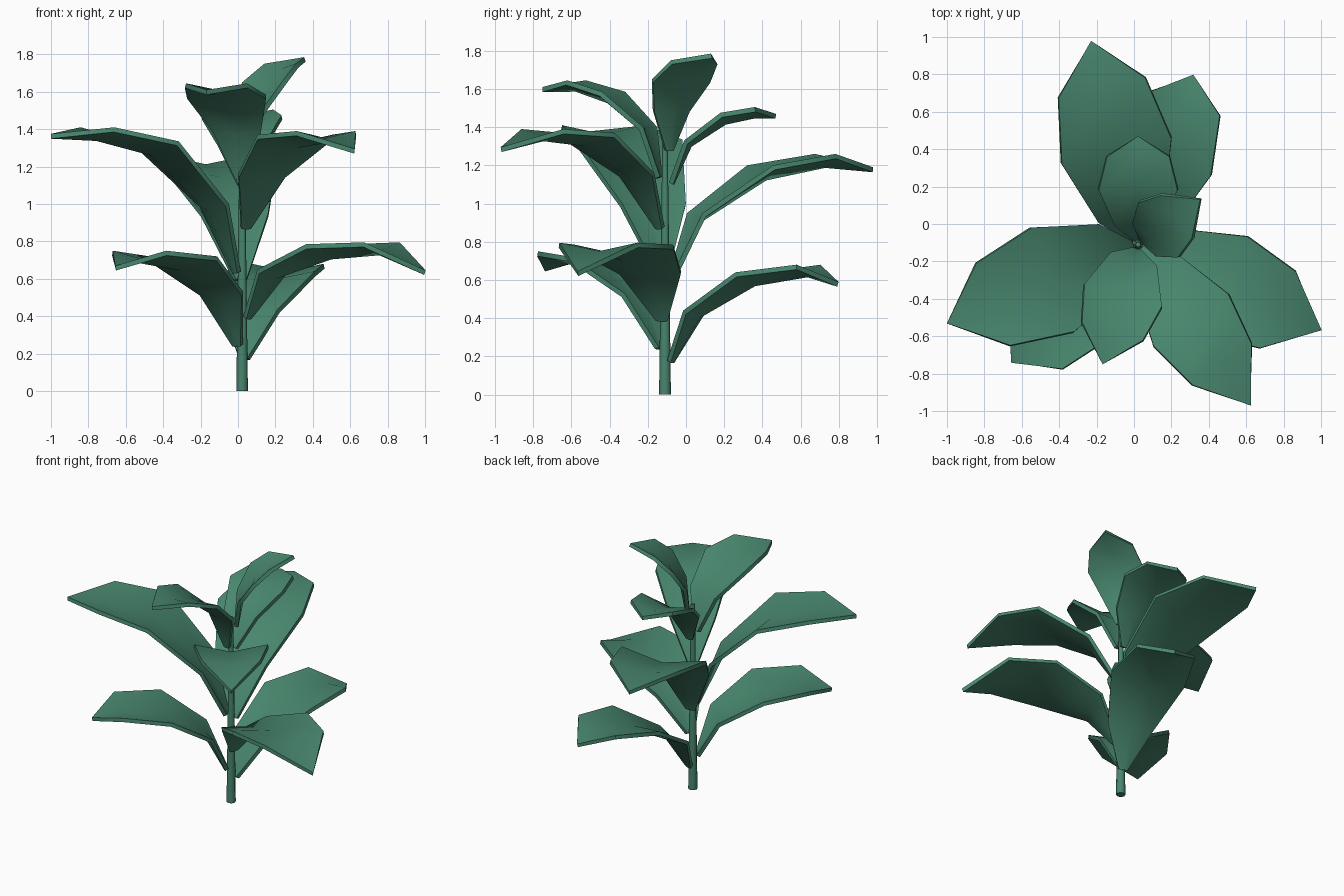
import bpy, bmesh, math
from mathutils import Vector

if "Cube" in bpy.data.objects:
    bpy.data.objects.remove(bpy.data.objects["Cube"])

green = bpy.data.materials.new("leaf green")
green.diffuse_color = (0.065, 0.24, 0.155, 1)
green.use_nodes = True
green.node_tree.nodes["Principled BSDF"].inputs["Base Color"].default_value = green.diffuse_color

SX, SY = 0.022, -0.11            # stem axis


def finish(name, bm, angle):
    me = bpy.data.meshes.new(name)
    bm.to_mesh(me)
    bm.free()
    ob = bpy.data.objects.new(name, me)
    bpy.context.collection.objects.link(ob)
    me.materials.append(green)
    bpy.ops.object.select_all(action='DESELECT')
    ob.select_set(True)
    bpy.context.view_layer.objects.active = ob
    if name != "stem":           # give the blade its thickness
        m = ob.modifiers.new("thickness", 'SOLIDIFY')
        m.thickness, m.offset = 0.026, -1
        bpy.ops.object.modifier_apply(modifier=m.name)
    bpy.ops.object.shade_smooth_by_angle(angle=math.radians(angle))
    return ob


# Stem: tapering octagonal stalk
bm = bmesh.new()
bmesh.ops.create_cone(bm, cap_ends=True, segments=8, radius1=0.031, radius2=0.014, depth=1.34)
bmesh.ops.translate(bm, verts=bm.verts, vec=(SX, SY, 0.67))
finish("stem", bm, 50)


# Leaf: arching blade, folded along the midrib, ending in a point
def leaf(name, azimuth, width, reach, heights):
    a = math.radians(azimuth)
    out, side = Vector((math.cos(a), math.sin(a), 0)), Vector((-math.sin(a), math.cos(a), 0))
    path = [Vector((SX, SY, z)) + out * r for r, z in zip([0.02] + reach, heights)]
    bm = bmesh.new()
    rows = []
    for i, share in enumerate((0.1, 0.6, 1.0, 0.79)):
        half = width * share / 2
        t = (path[i + 1] - path[max(i - 1, 0)]).normalized()
        normal = t.cross(side)
        mid = path[i] - normal * half * 0.2
        rows.append([bm.verts.new(p) for p in (path[i] + side * half, mid, path[i] - side * half)])
    for p, q in zip(rows, rows[1:]):
        for k in (0, 1):
            bm.faces.new((p[k], p[k + 1], q[k + 1], q[k]))
    tip = bm.verts.new(path[4])
    for k in (0, 1):
        bm.faces.new((rows[3][k], rows[3][k + 1], tip))
    finish(name, bm, 45)


# Lower whorl
leaf("lower_leaf_back", 72, 0.51, [0.15, 0.47, 0.79, 0.955], [0.18, 0.44, 0.64, 0.68, 0.59])
leaf("lower_leaf_left", 223, 0.53, [0.14, 0.43, 0.75, 0.927], [0.25, 0.53, 0.72, 0.75, 0.67])
leaf("lower_leaf_right", -25, 0.57, [0.17, 0.51, 0.825, 1.083], [0.40, 0.65, 0.785, 0.795, 0.645])
# Middle whorl
leaf("middle_leaf_back", 103, 0.60, [0.16, 0.51, 0.86, 1.118], [0.60, 0.95, 1.20, 1.26, 1.19])
leaf("middle_leaf_left", 202.4, 0.60, [0.15, 0.49, 0.837, 1.105], [0.64, 1.0, 1.335, 1.41, 1.375])
leaf("middle_leaf_front", -55, 0.485, [0.17, 0.49, 0.783, 1.05], [0.88, 1.16, 1.37, 1.39, 1.295])
# Upper whorl
leaf("upper_leaf_back", 90, 0.42, [0.10, 0.29, 0.47, 0.58], [1.11, 1.33, 1.475, 1.505, 1.47])
leaf("upper_leaf_front", 253.5, 0.43, [0.08, 0.28, 0.482, 0.668], [1.14, 1.40, 1.585, 1.645, 1.61])
leaf("upper_leaf_right", 36, 0.36, [0.04, 0.13, 0.25, 0.41], [1.28, 1.49, 1.65, 1.75, 1.785])
